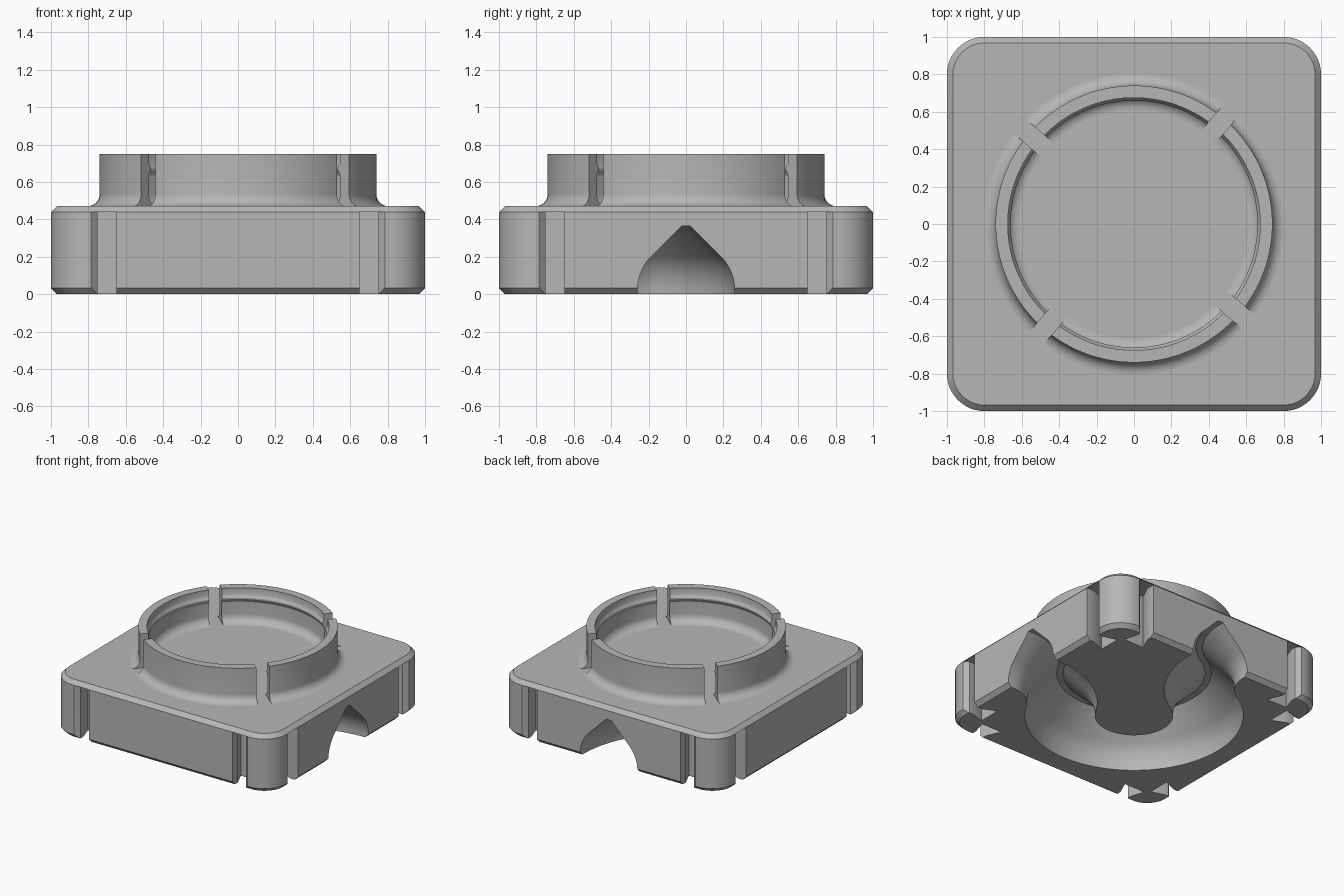
import bpy, bmesh
from math import sin, cos, pi, radians, sqrt
from mathutils import Matrix

if "Cube" in bpy.data.objects:
    bpy.data.objects.remove(bpy.data.objects["Cube"], do_unlink=True)

gray = bpy.data.materials.new("plain_gray")
gray.use_nodes = True
gray.diffuse_color = (0.47, 0.47, 0.47, 1)
gray.node_tree.nodes["Principled BSDF"].inputs["Base Color"].default_value = (0.47, 0.47, 0.47, 1)


def finish(bm, name):
    bmesh.ops.recalc_face_normals(bm, faces=bm.faces)
    mesh = bpy.data.meshes.new(name)
    bm.to_mesh(mesh)
    bm.free()
    mesh.materials.append(gray)
    obj = bpy.data.objects.new(name, mesh)
    bpy.context.collection.objects.link(obj)
    return obj


def loft(bm, loops, closed=False):
    """Skin a list of equal point loops, capped unless closed."""
    rings = [[bm.verts.new(p) for p in loop] for loop in loops]
    n = len(rings[0])
    pairs = list(zip(rings, rings[1:])) + ([(rings[-1], rings[0])] if closed else [])
    for a, b in pairs:
        for i in range(n):
            j = (i + 1) % n
            bm.faces.new((a[i], a[j], b[j], b[i]))
    if not closed:
        bm.faces.new(rings[0])
        bm.faces.new(rings[-1])


def cut(target, cutter):
    cutter.hide_render = True
    mod = target.modifiers.new("cut", "BOOLEAN")
    mod.operation = "DIFFERENCE"
    mod.solver = "EXACT"
    mod.object = cutter
    bpy.context.view_layer.objects.active = target
    bpy.ops.object.modifier_apply(modifier=mod.name)
    bpy.data.objects.remove(cutter, do_unlink=True)


def smooth(obj):
    bpy.ops.object.select_all(action="DESELECT")
    obj.select_set(True)
    bpy.context.view_layer.objects.active = obj
    bpy.ops.object.shade_smooth_by_angle(angle=radians(30))


# Square base with rounded corners and chamfered edges
TOP, CHAMFER, CORNER = 0.47, 0.032, 0.2


def rounded_square(inset, z, steps=12):
    r, c = CORNER - inset, 1 - CORNER
    pts = []
    for k in range(4):
        mid = radians(45 + 90 * k)
        cx, cy = c * sqrt(2) * cos(mid), c * sqrt(2) * sin(mid)
        for i in range(steps + 1):
            a = (k + i / steps) * pi / 2
            pts.append((cx + r * cos(a), cy + r * sin(a), z))
    return pts


bm = bmesh.new()
loft(bm, [rounded_square(CHAMFER, 0), rounded_square(0, CHAMFER),
          rounded_square(0, TOP - CHAMFER), rounded_square(CHAMFER, TOP)])
base = finish(bm, "base_block")

# Connector slots: a bow-tie outline beside each corner, on every face
half_slot = [(0.65, 1.1), (0.65, 0.93), (0.6, 0.82), (0.785, 0.82),
             (0.75, 0.93), (0.75, 0.965), (0.785, 1.0), (0.785, 1.1)]
bm = bmesh.new()
for k in range(4):
    turn = Matrix.Rotation(k * pi / 2, 3, "Z")
    for side in (-1, 1):
        loft(bm, [[turn @ Matrix.Diagonal((side, 1, 1)) @ Matrix.Translation((x, y, z)).translation
                   for x, y in half_slot] for z in (-0.1, TOP - CHAMFER)])
cut(base, finish(bm, "slot_cutter"))

# Underside channel: a pointed arch swept in from two faces round a loop
TUBE, LOOP, LIFT, CEILING = 0.26, 0.55, 0.02, 0.364
tip = TUBE * sqrt(2) + LIFT - CEILING
right_half = [(TUBE, -0.1)]
right_half += [(TUBE * cos(a), LIFT + TUBE * sin(a))
               for a in (radians(45 * i / 10) for i in range(11))]
right_half.append((tip, CEILING))
arch = right_half + [(-w, z) for w, z in reversed(right_half)]

bend_x = LOOP * sqrt(3)
path = [(1.1, 0, 0, 1)]                      # x, y, sideways direction
for i in range(13):                          # inward bend
    a = radians(90 + 60 * i / 12)
    path.append((bend_x + LOOP * cos(a), -LOOP + LOOP * sin(a), cos(a), sin(a)))
for i in range(1, 36):                       # half of the round loop
    a = radians(-30 - 105 * i / 35)
    path.append((LOOP * cos(a), LOOP * sin(a), -cos(a), -sin(a)))
path += [(y, x, ny, nx) for x, y, nx, ny in reversed(path[:-1])]
bm = bmesh.new()
loft(bm, [[(x + nx * w, y + ny * w, z) for w, z in arch] for x, y, nx, ny in path])
cut(base, finish(bm, "channel_cutter"))
smooth(base)

# Raised collar with flared feet and an inner snap bead
FLARE = 0.065
outer = [(0.74 + FLARE * (1 - sin(a)), TOP + FLARE * (1 - cos(a)))
         for a in (radians(90 * i / 8) for i in range(9))]
inner = [(0.678 - FLARE * (1 - sin(a)), TOP + FLARE * (1 - cos(a)))
         for a in (radians(90 * i / 8) for i in range(9))]
bead = [(0.678, 0.635), (0.67, 0.648), (0.66, 0.665), (0.66, 0.675),
        (0.67, 0.69), (0.675, 0.7), (0.675, 0.75)]
profile = [(0.805, 0.45)] + outer + [(0.74, 0.75)] + (inner + bead)[::-1] + [(0.613, 0.45)]
bm = bmesh.new()
loft(bm, [[(r * cos(a), r * sin(a), z) for r, z in profile]
          for a in (2 * pi * i / 128 for i in range(128))], closed=True)
collar = finish(bm, "collar_ring")

# Four gaps through the collar
bm = bmesh.new()
for k in range(4):
    place = Matrix.Rotation(radians(49.5 + 90 * k), 4, "Z") @ Matrix.Translation((0.7, 0, 0.6))
    bmesh.ops.create_cube(bm, size=1, matrix=place @ Matrix.Diagonal((0.4, 0.1, 0.6, 1)))
cut(collar, finish(bm, "gap_cutter"))
smooth(collar)
